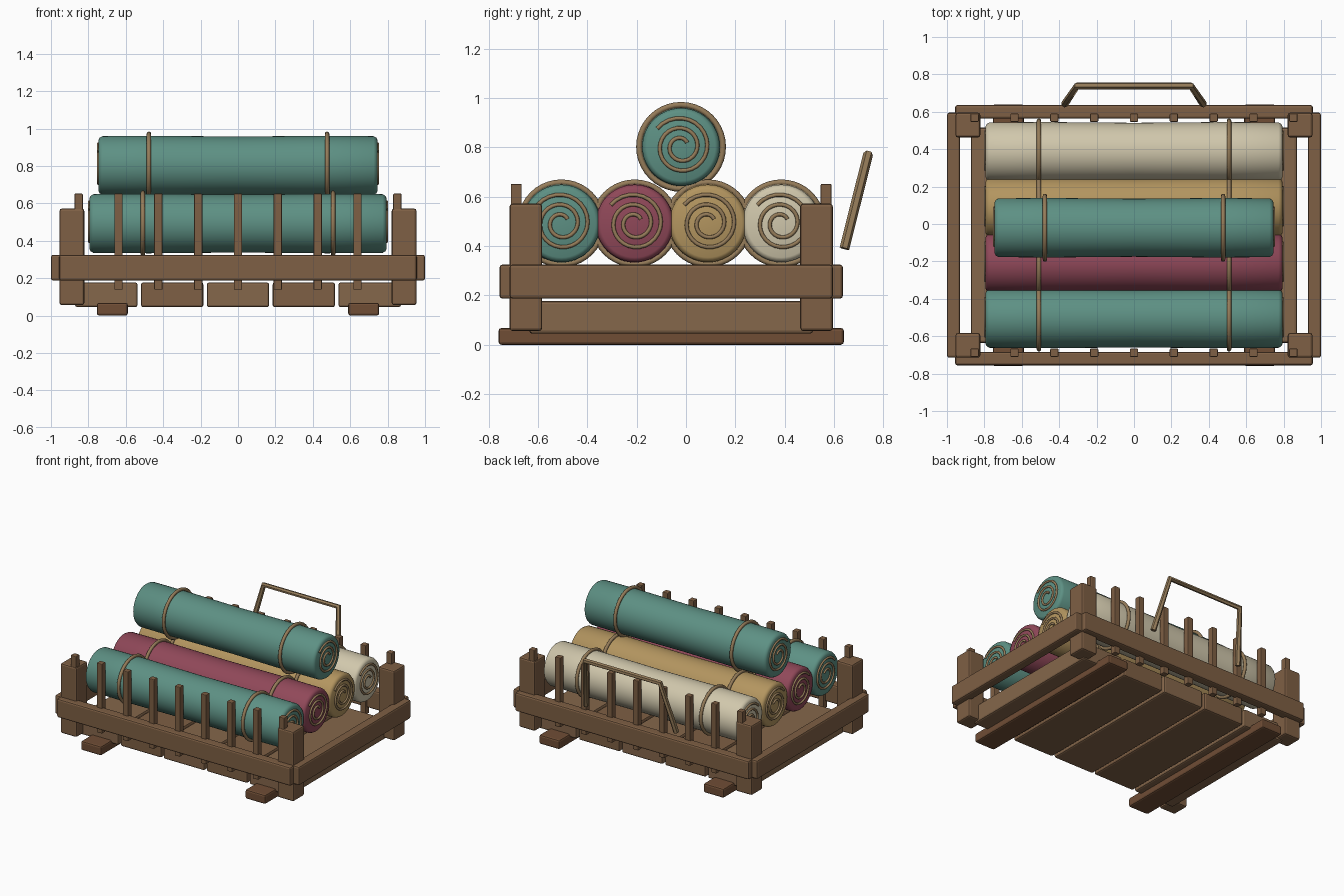
import bpy, bmesh, math
from mathutils import Matrix, Vector

if "Cube" in bpy.data.objects:
    bpy.data.objects.remove(bpy.data.objects["Cube"])

CY = -0.06  # crate centre in y


def material(name, rgb):
    m = bpy.data.materials.new(name)
    m.diffuse_color = (*rgb, 1)
    m.use_nodes = True
    m.node_tree.nodes["Principled BSDF"].inputs["Base Color"].default_value = m.diffuse_color
    return m


WOOD = material("wood", (0.21, 0.115, 0.058))
PLANK = material("plank_wood", (0.235, 0.135, 0.07))
DARK = material("runner_wood", (0.16, 0.075, 0.036))
ROPE = material("rope", (0.30, 0.20, 0.10))
TEAL = material("teal_cloth", (0.11, 0.28, 0.23))
RED = material("crimson_cloth", (0.28, 0.065, 0.10))
OCHRE = material("ochre_cloth", (0.45, 0.30, 0.115))
CREAM = material("cream_cloth", (0.63, 0.57, 0.41))


def finish(name, bm, mat):
    me = bpy.data.meshes.new(name)
    bm.normal_update()
    bm.to_mesh(me)
    bm.free()
    ob = bpy.data.objects.new(name, me)
    bpy.context.collection.objects.link(ob)
    me.materials.append(mat)
    return ob


def smooth(ob, angle=40):
    bpy.ops.object.select_all(action='DESELECT')
    ob.select_set(True)
    bpy.context.view_layer.objects.active = ob
    bpy.ops.object.shade_smooth_by_angle(angle=math.radians(angle))


def box(name, lo, hi, mat=WOOD, bevel=0.012):
    lo, hi = Vector(lo), Vector(hi)
    bm = bmesh.new()
    bmesh.ops.create_cube(bm, size=1, matrix=Matrix.Translation((lo + hi) / 2)
                          @ Matrix.Diagonal((*(hi - lo), 1)))
    bmesh.ops.bevel(bm, geom=bm.edges[:], offset=bevel, segments=2,
                    profile=0.5, affect='EDGES')
    return finish(name, bm, mat)


def tube(name, points, radius, mat=ROPE, closed=False, res=2):
    cu = bpy.data.curves.new(name, 'CURVE')
    cu.dimensions = '3D'
    cu.bevel_depth, cu.bevel_resolution, cu.use_fill_caps = radius, res, True
    sp = cu.splines.new('POLY')
    sp.points.add(len(points) - 1)
    for p, co in zip(sp.points, points):
        p.co = (*co, 1)
    sp.use_cyclic_u = closed
    cu.materials.append(mat)
    ob = bpy.data.objects.new(name, cu)
    bpy.context.collection.objects.link(ob)
    bpy.ops.object.select_all(action='DESELECT')
    ob.select_set(True)
    bpy.context.view_layer.objects.active = ob
    bpy.ops.object.convert(target='MESH')
    smooth(bpy.context.object, 50)


def cloth_roll(name, y, z, half, mat, strap_x, strap_r):
    # body: profile swept round the x axis, slightly slimmer in the middle
    prof = [(-half, 0.138), (-half + 0.006, 0.149), (-half + 0.02, 0.157),
            (-half * 0.6, 0.159), (0, 0.155)]
    prof += [(-x, r) for x, r in prof[-2::-1]]
    n = 48
    bm = bmesh.new()
    rings = [[bm.verts.new((x, y + r * math.cos(k * math.tau / n),
                            z + r * math.sin(k * math.tau / n)))
              for k in range(n)] for x, r in prof]
    for a, b in zip(rings, rings[1:]):
        for k in range(n):
            bm.faces.new((a[k], a[k - 1], b[k - 1], b[k]))
    bm.faces.new(rings[0])
    bm.faces.new(rings[-1])
    bmesh.ops.recalc_face_normals(bm, faces=bm.faces)
    smooth(finish(name, bm, mat))
    for side, s in (("left", -1), ("right", 1)):
        # spiral edge on each end
        spiral = []
        for i in range(61):
            t = i / 60
            a, r = 0.6 + t * 2.3 * math.tau, 0.03 + 0.092 * t
            spiral.append((s * (half + 0.002), y + r * math.cos(a), z + r * math.sin(a)))
        tube(f"{name}_{side}_spiral", spiral, 0.008)
        # tie strap
        tube(f"{name}_{side}_strap",
             [(s * strap_x, y + strap_r * math.cos(k * math.tau / 40),
               z + strap_r * math.sin(k * math.tau / 40)) for k in range(40)],
             0.012, closed=True)


# runners under the floor
for side, s in (("left", -1), ("right", 1)):
    x = s * 0.672
    box(f"{side}_runner", (x - 0.083, CY - 0.7, 0), (x + 0.083, CY + 0.7, 0.068), DARK)

# floor planks
for i in range(5):
    x = (i - 2) * 0.352
    box(f"floor_plank_{i + 1}", (x - 0.167, CY - 0.575, 0.045), (x + 0.167, CY + 0.575, 0.177),
        WOOD if i % 2 else PLANK)

# corner posts
for sx in (-1, 1):
    for sy in (-1, 1):
        x, y = sx * 0.888, CY + sy * 0.589
        box(f"{'back' if sy > 0 else 'front'}_{'right' if sx > 0 else 'left'}_post",
            (x - 0.066, y - 0.066, 0.056), (x + 0.066, y + 0.066, 0.572))

# rails, with upright slats along front and back
for sx, side in ((-1, "left"), (1, "right")):
    x = sx * 0.965
    box(f"{side}_rail", (x - 0.035, CY - 0.655, 0.187), (x + 0.035, CY + 0.655, 0.325))
for sy, side in ((-1, "front"), (1, "back")):
    y = CY + sy * 0.66
    box(f"{side}_rail", (-0.956, y - 0.036, 0.187), (0.956, y + 0.036, 0.325))
    y = CY + sy * 0.628
    for i in range(9):
        x = (i - 4) * 0.213
        box(f"{side}_slat_{i + 1}", (x - 0.022, y - 0.022, 0.138),
            (x + 0.022, y + 0.022, 0.652), bevel=0.005)

# cloth rolls: four in the crate, one on top
for i, (nm, mat) in enumerate((("teal", TEAL), ("crimson", RED),
                               ("ochre", OCHRE), ("cream", CREAM))):
    cloth_roll(f"{nm}_roll", -0.505 + i * 0.297, 0.492, 0.793, mat, 0.508, 0.166)
cloth_roll("top_roll", -0.02, 0.802, 0.745, TEAL, 0.476, 0.17)

# carrying handle behind the crate
tube("handle", [(-0.37, 0.642, 0.39), (-0.305, 0.738, 0.772),
                (0.305, 0.738, 0.772), (0.37, 0.642, 0.39)], 0.02, res=1)
